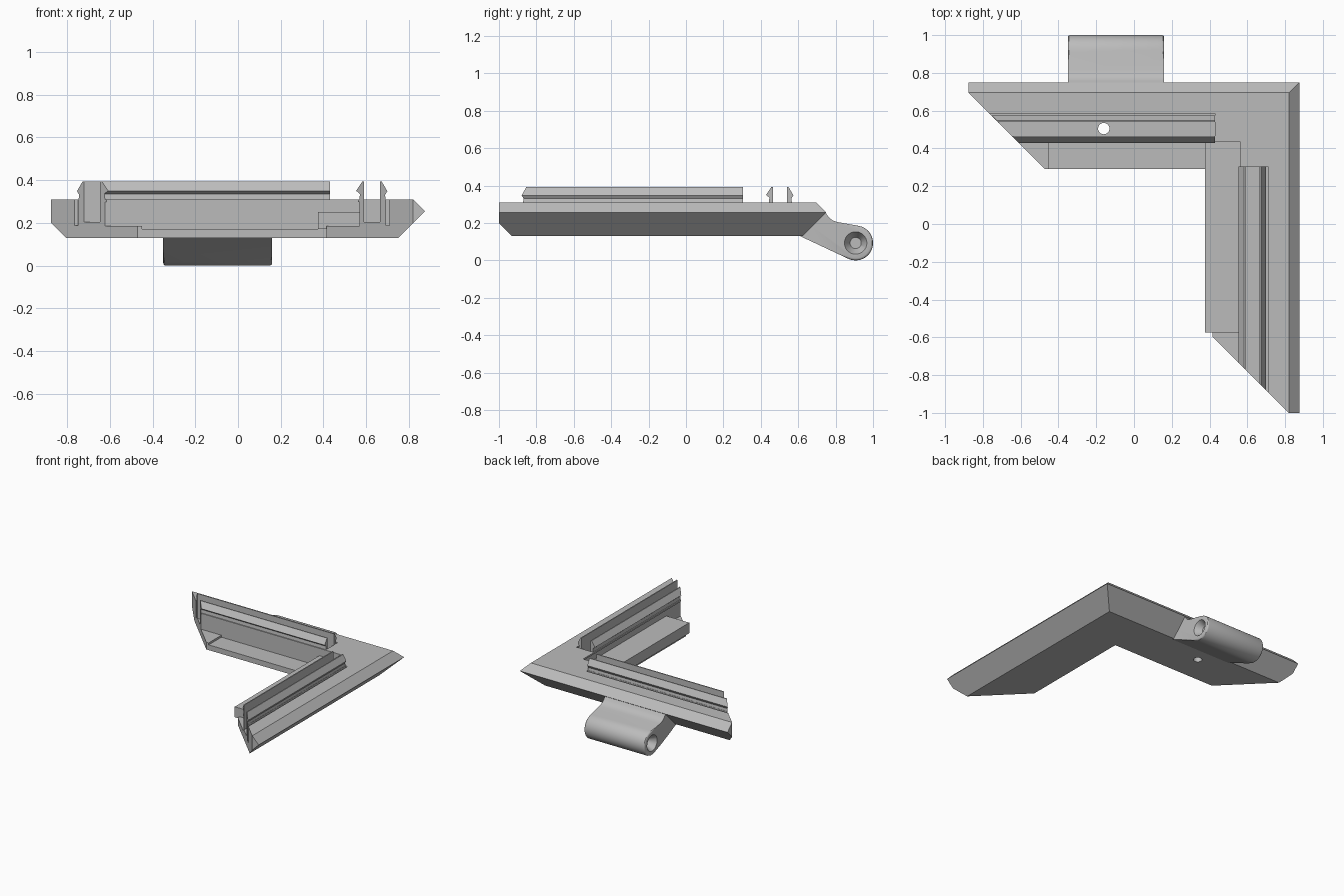
import bpy, bmesh, math
from mathutils import Vector, Matrix

if "Cube" in bpy.data.objects:
    bpy.data.objects.remove(bpy.data.objects["Cube"])

OUT_X, OUT_Y, END, CUT = 0.875, 0.75, -0.875, 0.055   # outer edges, arm end, mitre start
SHIFT = OUT_X - OUT_Y
CLIP_END = 0.43

grey = bpy.data.materials.new("plastic grey")
grey.use_nodes = True
COLOUR = (0.5, 0.5, 0.5, 1)
grey.diffuse_color = COLOUR
grey.node_tree.nodes["Principled BSDF"].inputs["Base Color"].default_value = COLOUR


def flip(p):
    """Reflect a point of the back arm onto the side arm."""
    return Vector((p[1] + SHIFT, p[0] - SHIFT, p[2]))


def arm_end(d, z):
    return Vector((END + max(0, d - CUT), OUT_Y - d, z))


def loft(name, rings, caps=None):
    """Join equal rings with quads and close both ends."""
    bm = bmesh.new()
    rows = [[bm.verts.new(p) for p in ring] for ring in rings]
    n = len(rows[0])
    for a, b in zip(rows, rows[1:]):
        for i in range(n):
            j = (i + 1) % n
            bm.faces.new((a[i], a[j], b[j], b[i]))
    for row in (rows[0], rows[-1]):
        for cap in caps or [range(n)]:
            bm.faces.new([row[i] for i in cap])
    bmesh.ops.recalc_face_normals(bm, faces=bm.faces)
    return finish(name, bm)


def finish(name, bm):
    mesh = bpy.data.meshes.new(name)
    bm.to_mesh(mesh)
    bm.free()
    mesh.materials.append(grey)
    ob = bpy.data.objects.new(name, mesh)
    bpy.context.collection.objects.link(ob)
    return ob


def box(x0, x1, d0, d1, z0, z1, side=False):
    """Box along an arm, d being the distance from the outer edge."""
    ring = [(d0, z0), (d1, z0), (d1, z1), (d0, z1)]
    rings = [[Vector((x, OUT_Y - d, z)) for d, z in ring] for x in (x0, x1)]
    if side:
        rings = [[flip(p) for p in r] for r in rings]
    return loft("cutter", rings)


def cone(centre, axis, r1, r2, depth):
    bm = bmesh.new()
    turn = Vector((0, 0, 1)).rotation_difference(Vector(axis)).to_matrix().to_4x4()
    bmesh.ops.create_cone(bm, cap_ends=True, segments=40, radius1=r1, radius2=r2,
                          depth=depth, matrix=Matrix.Translation(centre) @ turn)
    return finish("cutter", bm)


def carve(ob, cutters):
    for c in cutters:
        c.hide_render = True
        mod = ob.modifiers.new("cut", 'BOOLEAN')
        mod.operation, mod.solver, mod.object = 'DIFFERENCE', 'EXACT', c
        bpy.context.view_layer.objects.active = ob
        bpy.ops.object.modifier_apply(modifier=mod.name)
        bpy.data.objects.remove(c)


def smooth(ob):
    bpy.ops.object.select_all(action='DESELECT')
    ob.select_set(True)
    bpy.context.view_layer.objects.active = ob
    bpy.ops.object.shade_smooth_by_angle(angle=math.radians(30))


# L-shaped frame with pointed outer edge and inner ledge
profile = [(CUT, 0.31), (0, 0.255), (CUT, 0.2), (0.125, 0.13), (0.46, 0.13), (0.46, 0.185),
           (0.307, 0.185), (0.307, 0.298), (0.314, 0.298), (0.314, 0.31)]
start = [arm_end(d, z) for d, z in profile]
corner = [Vector((OUT_X - d, OUT_Y - d, z)) for d, z in profile]
frame = loft("corner_frame", [start, corner, [flip(p) for p in start]],
             [(0, 1, 2), (0, *range(2, len(profile)))])

# Channel, slot beside the outer clip and shallow ledge pocket on both arms
for side in (False, True):
    carve(frame, [box(-1.2, CLIP_END, 0.165, 0.182, 0.187, 0.5, side),
                  box(-1.2, CLIP_END, 0.21, 0.285, 0.205, 0.5, side),
                  box(-0.45, 0.568, 0.307, 0.5, 0.17, 0.25, side)])

# Screw hole in the back arm
carve(frame, [cone((-0.16, 0.505, 0.2), (0, 0, 1), 0.03, 0.03, 0.4)])
smooth(frame)

# Barbed clips standing on both arms
clips = {"inner_clip": [(0.285, 0.3), (0.285, 0.393), (0.293, 0.393), (0.322, 0.35),
                        (0.304, 0.335), (0.308, 0.3)],
         "outer_clip": [(0.21, 0.3), (0.21, 0.393), (0.202, 0.393), (0.176, 0.348),
                        (0.187, 0.33), (0.182, 0.3)]}
for name, shape in clips.items():
    rings = [[arm_end(d, z) for d, z in shape],
             [Vector((CLIP_END, OUT_Y - d, z)) for d, z in shape]]
    loft("back_" + name, rings)
    loft("side_" + name, [[flip(p) for p in r] for r in rings])

# Hinge lug with rounded barrel
CY, CZ, R = 0.907, 0.093, 0.093
X0, X1 = -0.35, 0.16
outline = [(0.65, 0.2), (0.605, 0.132)]
for i in range(25):
    a = math.radians(-115 + 195 * i / 24)
    outline.append((CY + R * math.cos(a), CZ + R * math.sin(a)))
outline += [(0.815, 0.204), (0.79, 0.211), (0.772, 0.222), (0.76, 0.235), (0.748, 0.252)]
lug = loft("hinge_lug", [[Vector((x, y, z)) for y, z in outline] for x in (X0, X1)])
bm = bmesh.new()
bm.from_mesh(lug.data)
rim = [e for e in bm.edges if abs(e.verts[0].co.x - e.verts[1].co.x) < 1e-4
       and min(v.co.y for v in e.verts) > 0.86]
bmesh.ops.bevel(bm, geom=rim, offset=0.012, segments=3, profile=0.5, affect='EDGES')
bm.to_mesh(lug.data)
bm.free()

# Pin hole, countersunk at both ends
mid = (X0 + X1) / 2
carve(lug, [cone((mid, CY, CZ), (1, 0, 0), 0.03, 0.03, 1),
            cone((X0, CY, CZ), (1, 0, 0), 0.09, 0.03, 0.1),
            cone((X1, CY, CZ), (-1, 0, 0), 0.09, 0.03, 0.1)])
smooth(lug)
